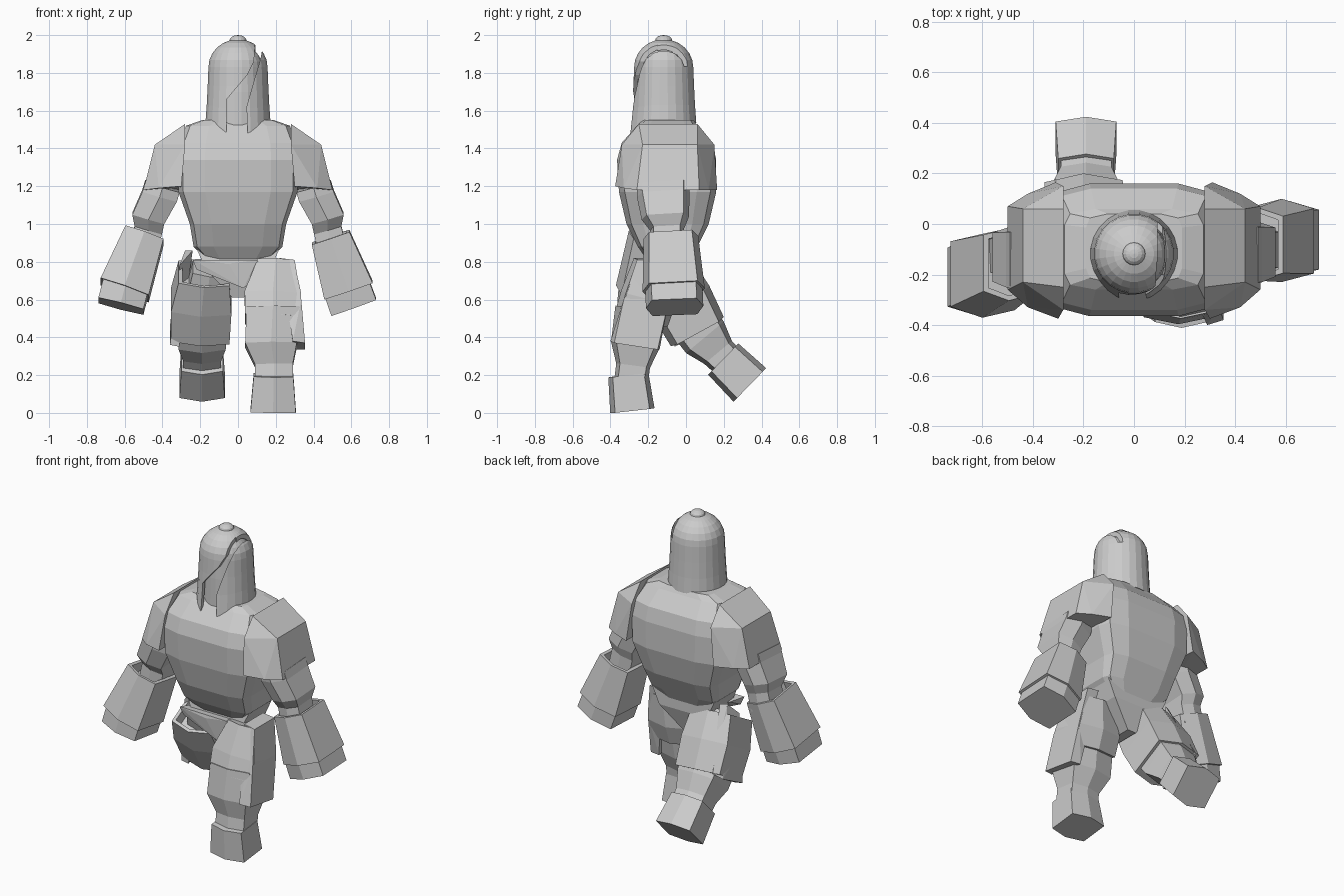
import bpy, bmesh
from math import sin, cos, pi
from mathutils import Vector

if "Cube" in bpy.data.objects:
    bpy.data.objects.remove(bpy.data.objects["Cube"])

stone = bpy.data.materials.new("plain_grey")
stone.use_nodes = True
GREY = (0.6, 0.6, 0.6, 1)
stone.diffuse_color = GREY
stone.node_tree.nodes["Principled BSDF"].inputs["Base Color"].default_value = GREY


def finish(name, bm):
    bmesh.ops.recalc_face_normals(bm, faces=bm.faces)
    mesh = bpy.data.meshes.new(name)
    bm.to_mesh(mesh)
    bm.free()
    mesh.materials.append(stone)
    obj = bpy.data.objects.new(name, mesh)
    bpy.context.collection.objects.link(obj)
    return obj


def skin(name, rings):
    """Closed surface through matching rings of points."""
    bm = bmesh.new()
    loops = [[bm.verts.new(p) for p in ring] for ring in rings]
    n = len(loops[0])
    for a, b in zip(loops, loops[1:]):
        for i in range(n):
            j = (i + 1) % n
            bm.faces.new((a[i], a[j], b[j], b[i]))
    bm.faces.new(loops[0])
    bm.faces.new(loops[-1])
    return finish(name, bm)


def hull(name, points):
    bm = bmesh.new()
    for p in points:
        bm.verts.new(p)
    bmesh.ops.convex_hull(bm, input=bm.verts)
    bmesh.ops.dissolve_limit(bm, angle_limit=0.03, verts=bm.verts, edges=bm.edges)
    return finish(name, bm)


def limb(name, sections, rim=0):
    """Six-sided limb; sections are x, y, z, half width, half depth. A rim hollows the top."""
    axis = (Vector(sections[-1][:3]) - Vector(sections[0][:3])).normalized()
    u = Vector((1, 0, 0))
    u = (u - axis * u.dot(axis)).normalized()
    v = axis.cross(u)
    outline = [(-1, -.78), (0, -1), (1, -.78), (1, .78), (0, 1), (-1, .78)]

    def ring(s, shrink=0, sink=0):
        c = Vector(s[:3]) + axis * sink
        return [c + u * a * (s[3] - shrink) + v * b * (s[4] - shrink) for a, b in outline]

    rings = [ring(s) for s in sections]
    if rim:
        rings = [ring(sections[0], rim, 0.07), ring(sections[0], rim)] + rings
    return skin(name, rings)


# Torso: stacked rounded rectangles (z, half width, front, back)
def torso_ring(z, w, f, b):
    c = b - f
    half = [(w * .55, f), (w * .92, f + c * .06), (w, f + c * .2),
            (w, b - c * .2), (w * .92, b - c * .06), (w * .55, b)]
    return [(x, y, z) for x, y in half] + [(-x, y, z) for x, y in reversed(half)]


skin("torso", [torso_ring(*r) for r in (
    (.8, .16, -.2, .02), (.88, .235, -.255, .06), (1.0, .255, -.315, .12),
    (1.17, .315, -.355, .16), (1.34, .32, -.365, .16), (1.43, .31, -.34, .14),
    (1.52, .275, -.26, .06), (1.55, .19, -.23, .04))])

# Pelvis wedge and hip flap
hull("pelvis", [(s * x, y, z) for s in (-1, 1) for x, y, z in (
    (.22, -.2, .87), (.22, .03, .87), (.17, -.22, .76), (.17, .03, .76),
    (.03, -.17, .61), (.03, -.02, .61))])
hull("hip_flap", [(-.24, -.25, .81), (-.22, -.24, .76), (.03, -.25, .66), (.14, -.24, .76),
                  (.1, -.26, .81), (-.05, -.26, .79), (-.2, -.16, .8), (.1, -.15, .8),
                  (.03, -.15, .67)])

# Shoulder pads and upper arms; the right arm swings forward
for s, side, dy in ((1, "left", 0), (-1, "right", -.02)):
    hull(side + "_shoulder_pad", [(s * x, y, z) for x, y, z in (
        (.28, -.25, 1.53), (.28, .06, 1.53), (.28, -.34, 1.42), (.28, .15, 1.42),
        (.44, -.23, 1.42), (.44, .06, 1.42), (.30, -.375, 1.2), (.31, .165, 1.18),
        (.42, -.33, 1.19), (.42, .12, 1.18), (.5, -.26, 1.18), (.5, .07, 1.18))])
    limb(side + "_upper_arm", [(s * x, y + dy, z, w, d) for x, y, z, w, d in (
        (.4, -.12, 1.2, .095, .14), (.415, -.12, 1.15, .095, .14), (.475, -.11, 1.03, .088, .125),
        (.475, -.1, .97, .075, .09), (.5, -.1, .86, .075, .09))])

limb("left_gauntlet", [(.49, -.08, .93, .105, .145), (.585, -.065, .65, .135, .165)], .02)
limb("left_hand", [(.57, -.065, .68, .124, .152), (.613, -.06, .56, .126, .152)])
limb("right_gauntlet", [(-.495, -.16, .94, .107, .145), (-.6, -.205, .65, .135, .168)], .02)
limb("right_hand", [(-.59, -.2, .68, .123, .155), (-.62, -.215, .565, .123, .15)])

# Left leg, stepping forward
limb("left_thigh", [(.2, -.16, .79, .095, .12), (.185, -.2, .61, .15, .148),
                    (.185, -.238, .49, .147, .145)])
limb("left_shin", [(.185, -.24, .55, .14, .135), (.175, -.268, .36, .137, .13),
                   (.19, -.28, .25, .1, .09), (.19, -.29, .17, .1, .09)])
limb("left_foot", [(.188, -.305, .2, .105, .107), (.186, -.284, .012, .12, .118)])
hull("left_thigh_plate", [(.3, -.26, .81), (.3, -.06, .81), (.22, -.25, .82), (.22, -.06, .82),
                          (.335, -.33, .6), (.335, -.09, .6), (.355, -.38, .37),
                          (.355, -.15, .335), (.29, -.4, .38), (.29, -.14, .335)])

# Right leg, trailing behind
limb("right_thigh", [(-.15, -.11, .76, .09, .09), (-.19, .03, .48, .12, .12)])
limb("right_thigh_guard", [(-.18, -.11, .74, .135, .16), (-.195, -.025, .59, .16, .17),
                           (-.2, .06, .43, .155, .16)], .02)
limb("right_shin", [(-.19, .03, .5, .13, .135), (-.19, .1, .4, .125, .13),
                    (-.19, .17, .32, .1, .095), (-.19, .23, .26, .1, .09)])
limb("right_foot", [(-.19, .197, .285, .11, .115), (-.19, .338, .148, .12, .124)])
hull("right_hip_plate", [(-.31, -.1, .78), (-.28, -.02, .86), (-.24, .0, .86), (-.35, -.02, .55),
                         (-.36, .14, .46), (-.36, -.06, .36), (-.31, .18, .5), (-.31, -.06, .35)])

# Helmet: open shell over an inner head, front edge drawn down
CY, SEG = -.118, 24


def circle(r, z, drop=0):
    out = []
    for i in range(SEG):
        a = 2 * pi * (i + .5) / SEG
        front = max(0, -sin(a)) ** 3
        out.append((r * cos(a), CY + r * sin(a) - drop * front * .2, z - drop * front))
    return out


def dome(r, base, height):
    angles = [pi / 2 * k / 6 for k in range(6)] + [pi / 2 - .03]
    return [circle(r * cos(a), base + height * sin(a)) for a in angles]


walls = ((1.535, .174, .07), (1.63, .167, .02), (1.73, .162, 0))
outer = [circle(r, z, d) for z, r, d in walls] + dome(.158, 1.83, .148)
inner = [circle(r - .022, z, d) for z, r, d in walls] + dome(.136, 1.83, .126)
helmet = skin("helmet", inner[::-1] + outer)
skin("head", [circle(.14, 1.5), circle(.137, 1.7)] + dome(.13, 1.83, .12))


def cut(target, outline, y0, y1):
    """Cut a front-facing outline out of the target between two depths."""
    cutter = skin("cutter", [[(x, y, z) for x, z in outline] for y in (y0, y1)])
    cutter.hide_render = True
    mod = target.modifiers.new("slit", 'BOOLEAN')
    mod.operation, mod.solver, mod.object = 'DIFFERENCE', 'EXACT', cutter
    bpy.context.view_layer.objects.active = target
    bpy.ops.object.modifier_apply(modifier=mod.name)
    bpy.data.objects.remove(cutter)


# Slanted face opening, and the slit running on over the left of the dome
cut(helmet, [(-.06, 1.4), (.055, 1.4), (.045, 1.62), (.085, 1.76), (.115, 1.86),
             (.14, 1.98), (.09, 1.98), (.085, 1.86), (.05, 1.79), (-.06, 1.66)], -.5, -.15)
cut(helmet, [(.092, 1.835), (.113, 1.835), (.138, 1.985), (.094, 1.985)], -.2, .1)

# Crown knob
bm = bmesh.new()
bmesh.ops.create_uvsphere(bm, u_segments=16, v_segments=8, radius=.045)
for v in bm.verts:
    v.co = Vector((v.co.x, v.co.y + CY, v.co.z * .62 + 1.972))
finish("crown_knob", bm)
